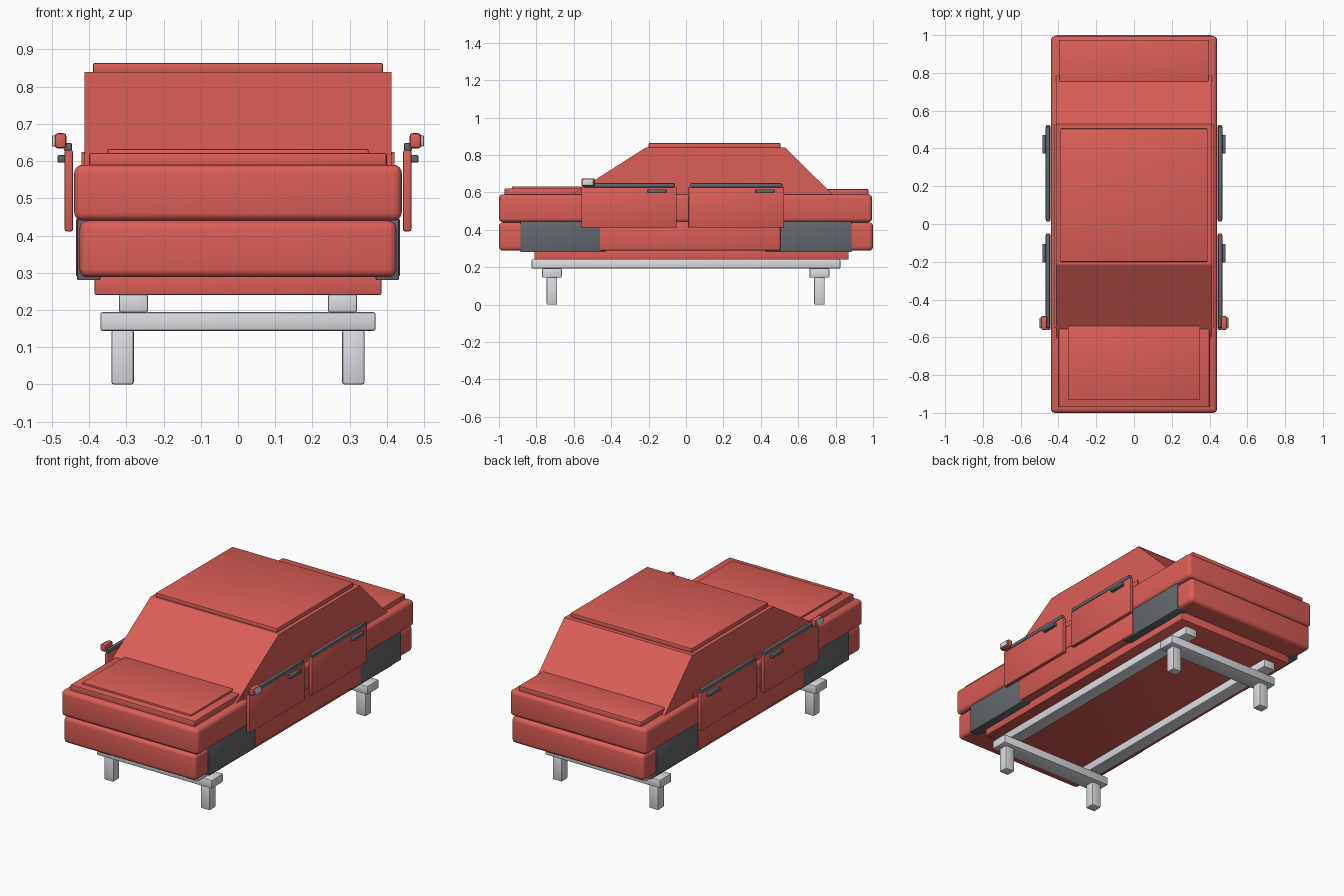
import bpy
import bmesh

if "Cube" in bpy.data.objects:
    bpy.data.objects.remove(bpy.data.objects["Cube"])


def material(name, rgb):
    m = bpy.data.materials.new(name)
    m.diffuse_color = (*rgb, 1)
    m.use_nodes = True
    m.node_tree.nodes["Principled BSDF"].inputs["Base Color"].default_value = m.diffuse_color
    return m


RED = material("red paint", (0.716, 0.112, 0.095))
DARK = material("dark grey trim", (0.125, 0.136, 0.15))
PALE = material("pale grey metal", (0.716, 0.723, 0.753))


def finish(bm, name, mat, bevel, segments):
    bmesh.ops.recalc_face_normals(bm, faces=bm.faces)
    if bevel:
        bmesh.ops.bevel(bm, geom=bm.edges[:], offset=bevel, segments=segments,
                        profile=0.5, affect='EDGES')
    me = bpy.data.meshes.new(name)
    bm.to_mesh(me)
    bm.free()
    me.materials.append(mat)
    ob = bpy.data.objects.new(name, me)
    bpy.context.collection.objects.link(ob)
    if bevel:
        bpy.ops.object.select_all(action='DESELECT')
        bpy.context.view_layer.objects.active = ob
        ob.select_set(True)
        bpy.ops.object.shade_smooth_by_angle(angle=0.7)
    return ob


def box(name, x, y, z, mat=RED, bevel=0.004, segments=2):
    """Box spanning the given (low, high) ranges."""
    bm = bmesh.new()
    bmesh.ops.create_cube(bm, size=1)
    for v in bm.verts:
        v.co = [r[0] if c < 0 else r[1] for c, r in zip(v.co, (x, y, z))]
    return finish(bm, name, mat, bevel, segments)


def pair(name, x, y, z, mat=RED, bevel=0.004, segments=2):
    """Matching boxes on the left and right sides."""
    box(name + "_right", x, y, z, mat, bevel, segments)
    box(name + "_left", (-x[1], -x[0]), y, z, mat, bevel, segments)


# Main body slabs
box("upper_body", (-0.44, 0.44), (-1.0, 0.995), (0.44, 0.59), bevel=0.022, segments=4)
box("lower_body", (-0.426, 0.426), (-1.0, 1.0), (0.288, 0.44), bevel=0.022, segments=4)
box("undertray", (-0.385, 0.385), (-0.81, 0.87), (0.24, 0.30))

# Cabin: side profile stretched across the width
profile = [(-0.61, 0.588), (-0.215, 0.84), (0.53, 0.84), (0.785, 0.588)]
bm = bmesh.new()
sides = [[bm.verts.new((x, y, z)) for y, z in profile] for x in (-0.412, 0.412)]
bm.faces.new(sides[0])
bm.faces.new(sides[1])
for i in range(4):
    j = (i + 1) % 4
    bm.faces.new((sides[0][i], sides[0][j], sides[1][j], sides[1][i]))
finish(bm, "cabin", RED, 0, 1)

# Raised panels on roof, bonnet and boot
box("roof_panel", (-0.39, 0.39), (-0.2, 0.505), (0.835, 0.864), bevel=0.006)
box("bonnet_panel", (-0.4, 0.4), (-0.97, -0.5), (0.58, 0.622), bevel=0.006)
box("bonnet_bulge", (-0.35, 0.35), (-0.93, -0.5), (0.61, 0.632), bevel=0.003)
box("boot_panel", (-0.395, 0.395), (0.7, 0.975), (0.58, 0.618), bevel=0.006)

# Sills and wheel arch panels
pair("sill", (0.40, 0.435), (-0.46, 0.505), (0.29, 0.445))
pair("front_wheel_arch", (0.37, 0.432), (-0.885, -0.43), (0.28, 0.445), DARK)
pair("rear_wheel_arch", (0.37, 0.432), (0.425, 0.885), (0.28, 0.445), DARK)
pair("window_ledge", (0.40, 0.42), (-0.55, 0.53), (0.57, 0.624), bevel=0)

# Doors with window trim and handles
for part, y0, y1, h0, h1 in (("front", -0.56, -0.05, -0.205, -0.105),
                             ("rear", 0.013, 0.525, 0.372, 0.472)):
    pair(part + "_door", (0.443, 0.466), (y0, y1), (0.411, 0.63), bevel=0.006)
    pair(part + "_window_trim", (0.446, 0.468), (y0 + 0.01, y1 - 0.01),
         (0.627, 0.649), DARK)
    pair(part + "_door_handle", (0.462, 0.485), (h0, h1), (0.596, 0.616), DARK)

# Wing mirrors
pair("mirror_housing", (0.461, 0.492), (-0.56, -0.487), (0.634, 0.675), bevel=0.008)
pair("mirror_face", (0.485, 0.5), (-0.552, -0.495), (0.639, 0.669), PALE)

# Support frame: rails, cross beams and legs
pair("frame_rail", (0.242, 0.32), (-0.825, 0.825), (0.193, 0.242), PALE, 0.006)
for part, y in (("front", -0.717), ("rear", 0.713)):
    box(part + "_cross_beam", (-0.37, 0.37), (y - 0.053, y + 0.053),
        (0.144, 0.194), PALE, 0.006)
    pair(part + "_leg", (0.28, 0.34), (y - 0.028, y + 0.028), (0, 0.146), PALE, 0.006)
